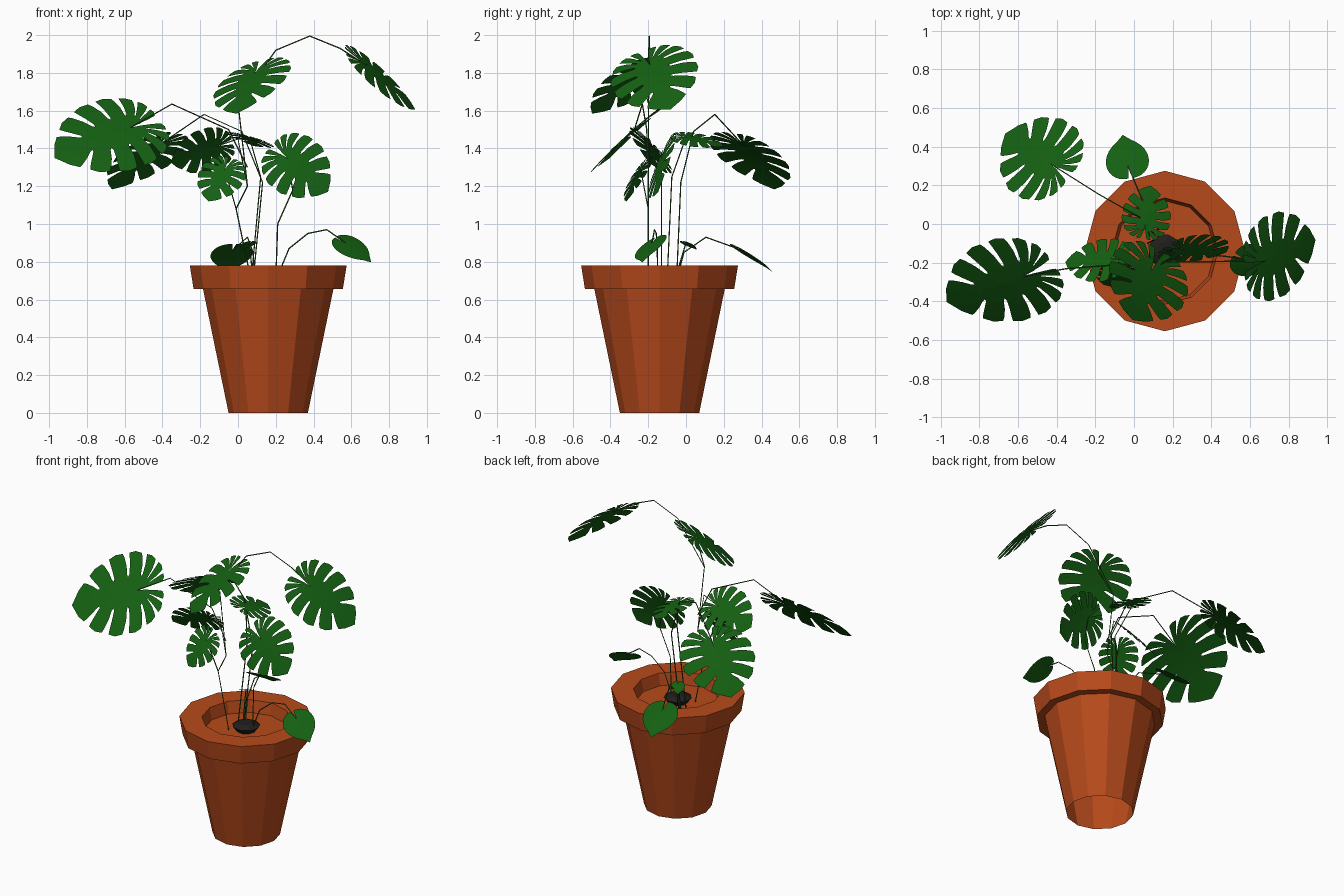
import bpy, bmesh, math
from mathutils import Vector, Quaternion

if "Cube" in bpy.data.objects:
    bpy.data.objects.remove(bpy.data.objects["Cube"])


def material(name, rgb):
    m = bpy.data.materials.new(name)
    m.diffuse_color = (*rgb, 1)
    m.use_nodes = True
    m.node_tree.nodes["Principled BSDF"].inputs["Base Color"].default_value = m.diffuse_color
    return m


CLAY = material("terracotta", (0.47, 0.068, 0.011))
LEAF = material("leaf_green", (0.007, 0.115, 0.006))
STEM = material("stem_green", (0.03, 0.11, 0.015))
DARK = material("dark_soil", (0.015, 0.013, 0.012))


def add(name, data, mat):
    data.materials.append(mat)
    bpy.context.collection.objects.link(bpy.data.objects.new(name, data))


def finish(name, bm, mat):
    me = bpy.data.meshes.new(name)
    bm.to_mesh(me)
    bm.free()
    add(name, me, mat)


def lathe(name, profile, sides, mat, cx=0.16, cy=-0.14):
    bm = bmesh.new()
    turns = [2 * math.pi * i / sides for i in range(sides)]
    rings = [[bm.verts.new((cx + r * math.cos(t), cy + r * math.sin(t), z)) for t in turns]
             for r, z in profile]
    for a, b in zip(rings, rings[1:]):
        for i in range(sides):
            bm.faces.new((a[i - 1], a[i], b[i], b[i - 1]))
    bm.faces.new(rings[-1])
    finish(name, bm, mat)


# Leaf blade: fingers fan out from the midrib, slits open toward the margin
def leaf(name, joint, tip, roll, split, lobes=7, spread=172):
    joint, tip = Vector(joint), Vector(tip)
    size = (tip - joint).length
    d = (tip - joint).normalized()
    n = Vector((0, 0, 1))
    n = (n - d * n.dot(d)).normalized()
    n.rotate(Quaternion(d, math.radians(roll)))
    w = n.cross(d)
    bm = bmesh.new()

    def point(a, s, side):
        r, t = 1 - 0.65 * (a / 180) ** (0.8 if split else 0.5), math.radians(a)
        root = max(0, 0.62 * (1 - a / 105))
        u = root * (1 - s) + r * math.cos(t) * s + 0.2 * (s * s - s) * math.sin(t)
        v = r * math.sin(t) * s
        return joint + size * (d * u + w * v * side - n * 0.09 * (u * u + v * v))

    for side in (-1, 1):
        for i in range(lobes):
            hi, lo = spread * (1 - i / lobes), spread * (1 - (i + 1) / lobes)
            last = i == lobes - 1
            grid = []
            for s in (0, 0.36, 0.42, 0.65, 0.87, 1):
                gap = (hi - lo) * (0.07 + 0.1 * s ** 3) if split and s > 0.4 else 0
                edge = 0.97 if s == 1 and split else s
                row = [(hi - gap, edge), ((hi + lo) / 2, s), (lo, s) if last else (lo + gap, edge)]
                grid.append([bm.verts.new(point(a, q, side)) for a, q in row])
            for p, q in zip(grid, grid[1:]):
                for k in (0, 1):
                    bm.faces.new((p[k], p[k + 1], q[k + 1], q[k])[::-side])
    bmesh.ops.remove_doubles(bm, verts=bm.verts, dist=size * 0.002)
    bm.normal_update()
    if sum(f.normal.dot(n) * f.calc_area() for f in bm.faces) < 0:
        bmesh.ops.reverse_faces(bm, faces=bm.faces)
    finish(name, bm, LEAF)


# Stalk: side-view bends, easing from the root's y to the joint's y
def stalk(name, y0, bends, joint):
    cu = bpy.data.curves.new(name, 'CURVE')
    cu.dimensions = '3D'
    cu.bevel_depth = 0.0035
    cu.bevel_resolution = 0
    sp = cu.splines.new('POLY')
    sp.points.add(len(bends))
    for i, (x, z) in enumerate(bends + [(joint[0], joint[2])]):
        ease = (i / len(bends)) ** 2
        sp.points[i].co = (x, y0 + (joint[1] - y0) * ease, z, 1)
    add(name, cu, STEM)


# Open-bottomed pot with thick rim and recessed top, dark soil mound at the roots
lathe("pot", [(0.21, 0), (0.345, 0.655), (0.395, 0.655), (0.415, 0.78),
              (0.275, 0.78), (0.26, 0.70)], 12, CLAY)
lathe("soil_mound", [(0.06, 0.70), (0.088, 0.735), (0.05, 0.755)], 9, DARK)

# Leaves: joint, tip, roll about the midrib
LEAVES = {
    "top_right": ((0.68, -0.19, 1.84), (0.96, -0.09, 1.63), 25),
    "top_middle": ((0.09, -0.24, 1.8), (-0.02, -0.51, 1.61), 13),
    "big_left": ((-0.57, -0.27, 1.51), (-0.97, -0.43, 1.38), -38),
    "small_left": ((-0.12, -0.18, 1.41), (-0.36, -0.18, 1.34), 46),
    "back_left": ((-0.43, 0.31, 1.41), (-0.68, 0.48, 1.21), 6),
    "small_front": ((-0.07, -0.24, 1.29), (-0.16, -0.33, 1.13), -25),
    "front_right": ((0.26, -0.13, 1.35), (0.48, -0.17, 1.18), 61),
    "upper_small": ((0.06, 0, 1.46), (0.09, 0.2, 1.43), 15),
    "heart_back": ((-0.03, 0.3, 0.86), (-0.06, 0.47, 0.76), 0),
    "heart_right": ((0.57, -0.18, 0.9), (0.71, -0.24, 0.81), 22),
    "heart_sprout": ((0.06, 0, 0.9), (0.02, 0.06, 0.87), 0),
}
# Stalks: root y, then bends as (x, z)
STALKS = {
    "top_right": (-0.2, [(0.07, 0.7), (-0.01, 1.08), (0.05, 1.2), (0, 1.64),
                         (0.2, 1.92), (0.38, 1.995), (0.54, 1.93)]),
    "top_middle": (-0.2, [(0, 1.64)]),
    "big_left": (-0.2, [(0.05, 1.3), (-0.05, 1.5), (-0.35, 1.635)]),
    "small_left": (-0.2, [(0.05, 1.2), (0, 1.45)]),
    "back_left": (-0.05, [(0.08, 0.7), (0.13, 1.22), (0.02, 1.49), (-0.18, 1.58)]),
    "small_front": (-0.2, [(-0.01, 1.08)]),
    "front_right": (-0.13, [(0.2, 0.7), (0.21, 1.0), (0.29, 1.18)]),
    "upper_small": (-0.1, [(0.07, 0.7), (0.12, 1.25)]),
    "heart_back": (-0.05, [(0.09, 0.7), (0.08, 0.85), (0.05, 0.93)]),
    "heart_right": (-0.15, [(0.2, 0.7), (0.27, 0.87), (0.37, 0.95), (0.47, 0.97)]),
    "heart_sprout": (-0.06, [(0.08, 0.7)]),
}
for name, (joint, tip, roll) in LEAVES.items():
    leaf(name + "_leaf", joint, tip, roll, "heart" not in name)
    stalk(name + "_stalk", *STALKS[name], joint)
